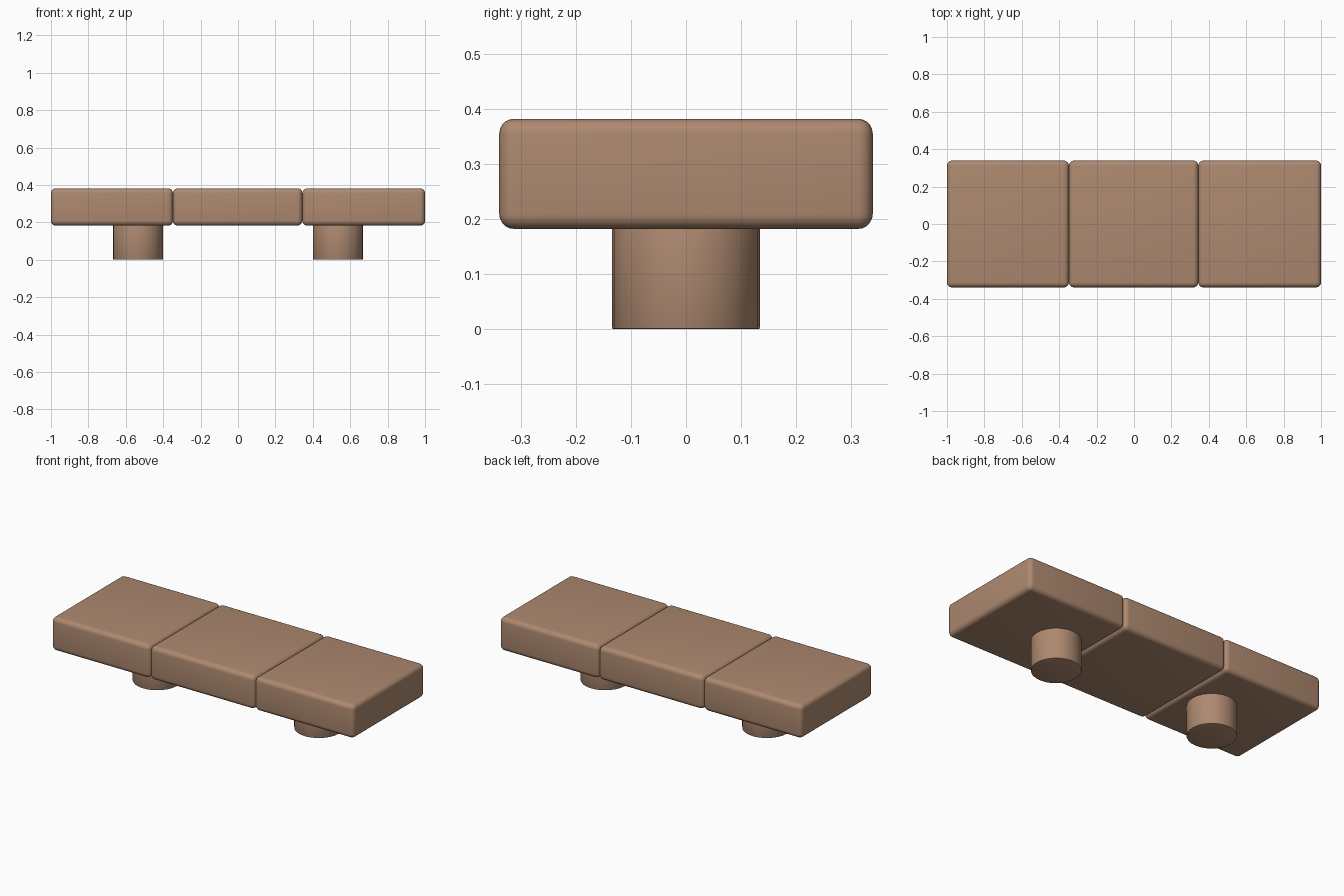
import bpy
import math

default = bpy.data.objects.get("Cube")
if default:
    bpy.data.objects.remove(default, do_unlink=True)

BOTTOM, TOP, HALF_DEPTH = 0.182, 0.382, 0.339
LEG_RADIUS, LEG_X = 0.134, 0.535

# Single warm tan colour
tan = bpy.data.materials.new("warm tan")
tan.use_nodes = True
colour = (0.42, 0.25, 0.16, 1)
tan.diffuse_color = colour
shader = next(n for n in tan.node_tree.nodes if n.type == "BSDF_PRINCIPLED")
shader.inputs["Base Color"].default_value = colour
shader.inputs["Roughness"].default_value = 0.8


def finish(obj, name, width, segments, angle):
    """Name and colour a part, round its edges and smooth it."""
    obj.name = name
    obj.data.materials.append(tan)
    bpy.ops.object.transform_apply(location=False, rotation=False, scale=True)
    bevel = obj.modifiers.new("rounded edges", "BEVEL")
    bevel.width = width
    bevel.segments = segments
    bevel.limit_method = "ANGLE"
    bevel.angle_limit = math.radians(40)
    bpy.ops.object.modifier_apply(modifier=bevel.name)
    bpy.ops.object.shade_smooth_by_angle(angle=math.radians(angle))


def cushion(name, x0, x1):
    bpy.ops.mesh.primitive_cube_add(
        size=1, location=((x0 + x1) / 2, 0, (BOTTOM + TOP) / 2))
    obj = bpy.context.object
    obj.scale = (x1 - x0, 2 * HALF_DEPTH, TOP - BOTTOM)
    finish(obj, name, 0.027, 5, 30)


def leg(name, x):
    top = BOTTOM + 0.03
    bpy.ops.mesh.primitive_cylinder_add(
        vertices=24, radius=LEG_RADIUS, depth=top, location=(x, 0, top / 2))
    finish(bpy.context.object, name, 0.003, 2, 30)


# Three cushions side by side
cushion("right_cushion", -1, -0.348)
cushion("middle_cushion", -0.348, 0.344)
cushion("left_cushion", 0.344, 1)

# Two round legs under the outer cushions
leg("right_leg", -LEG_X)
leg("left_leg", LEG_X)
